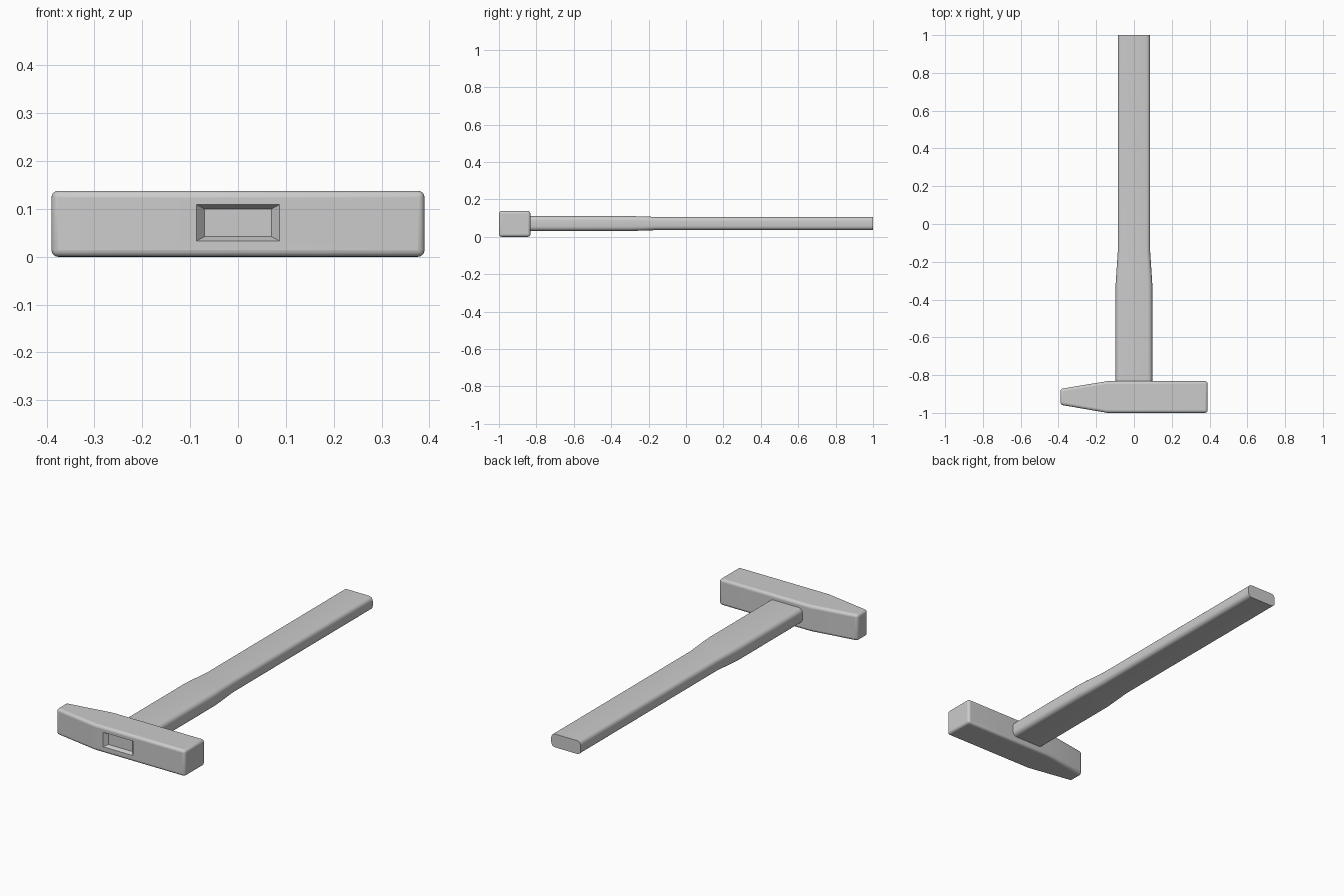
import bpy, bmesh, math

if "Cube" in bpy.data.objects:
    bpy.data.objects.remove(bpy.data.objects["Cube"])


def make_object(name, bm):
    bmesh.ops.recalc_face_normals(bm, faces=bm.faces)
    mesh = bpy.data.meshes.new(name)
    bm.to_mesh(mesh)
    bm.free()
    obj = bpy.data.objects.new(name, mesh)
    bpy.context.collection.objects.link(obj)
    return obj


def loft(name, sections):
    """Skin a list of closed rings with equal point counts and cap both ends."""
    bm = bmesh.new()
    rings = [[bm.verts.new(p) for p in ring] for ring in sections]
    for a, b in zip(rings, rings[1:]):
        for i in range(len(a)):
            j = (i + 1) % len(a)
            bm.faces.new((a[i], a[j], b[j], b[i]))
    bm.faces.new(rings[0])
    bm.faces.new(rings[-1])
    return make_object(name, bm)


def rounded_rect(y, hw, z0, z1, r, steps=5):
    """Rounded rectangle in the xz plane."""
    cz, hh = (z0 + z1) / 2, (z1 - z0) / 2
    ring = []
    for k, (sx, sz) in enumerate(((1, 1), (-1, 1), (-1, -1), (1, -1))):
        for s in range(steps + 1):
            a = math.pi / 2 * (k + s / steps)
            ring.append((sx * (hw - r) + r * math.cos(a), y,
                         cz + sz * (hh - r) + r * math.sin(a)))
    return ring


def smooth(obj):
    bpy.ops.object.select_all(action='DESELECT')
    obj.select_set(True)
    bpy.context.view_layer.objects.active = obj
    bpy.ops.object.shade_smooth_by_angle(angle=math.radians(35))


def rect(y, hw, z0, z1):
    return [(-hw, y, z0), (hw, y, z0), (hw, y, z1), (-hw, y, z1)]


# Hammer head: wedge-shaped peen on the left, square face on the right
profile = [(-0.39, -0.957), (-0.14, -1.0), (0.39, -1.0),
           (0.39, -0.832), (-0.14, -0.832), (-0.39, -0.873)]
head = loft("hammer_head", [[(x, y, z) for x, y in profile] for z in (0, 0.138)])
bevel = head.modifiers.new("rounded_edges", 'BEVEL')
bevel.width = 0.014
bevel.segments = 4
bevel.limit_method = 'ANGLE'
bevel.angle_limit = math.radians(30)

# Flared recess in the front of the head
cutter = loft("recess_cutter", [rect(-1.02, 0.104, 0.024, 0.118),
                                rect(-0.98, 0.07, 0.042, 0.1)])
cutter.hide_render = True
cutter.hide_set(True)
cut = head.modifiers.new("recess", 'BOOLEAN')
cut.operation = 'DIFFERENCE'
cut.solver = 'EXACT'
cut.object = cutter
smooth(head)

# Handle: wider near the head, slimmer grip
handle = loft("handle", [
    rounded_rect(-0.86, 0.097, 0.031, 0.111, 0.024),
    rounded_rect(-0.32, 0.097, 0.031, 0.111, 0.024),
    rounded_rect(-0.27, 0.094, 0.032, 0.110, 0.023),
    rounded_rect(-0.15, 0.086, 0.036, 0.106, 0.022),
    rounded_rect(1.0, 0.086, 0.036, 0.106, 0.022)])
smooth(handle)
